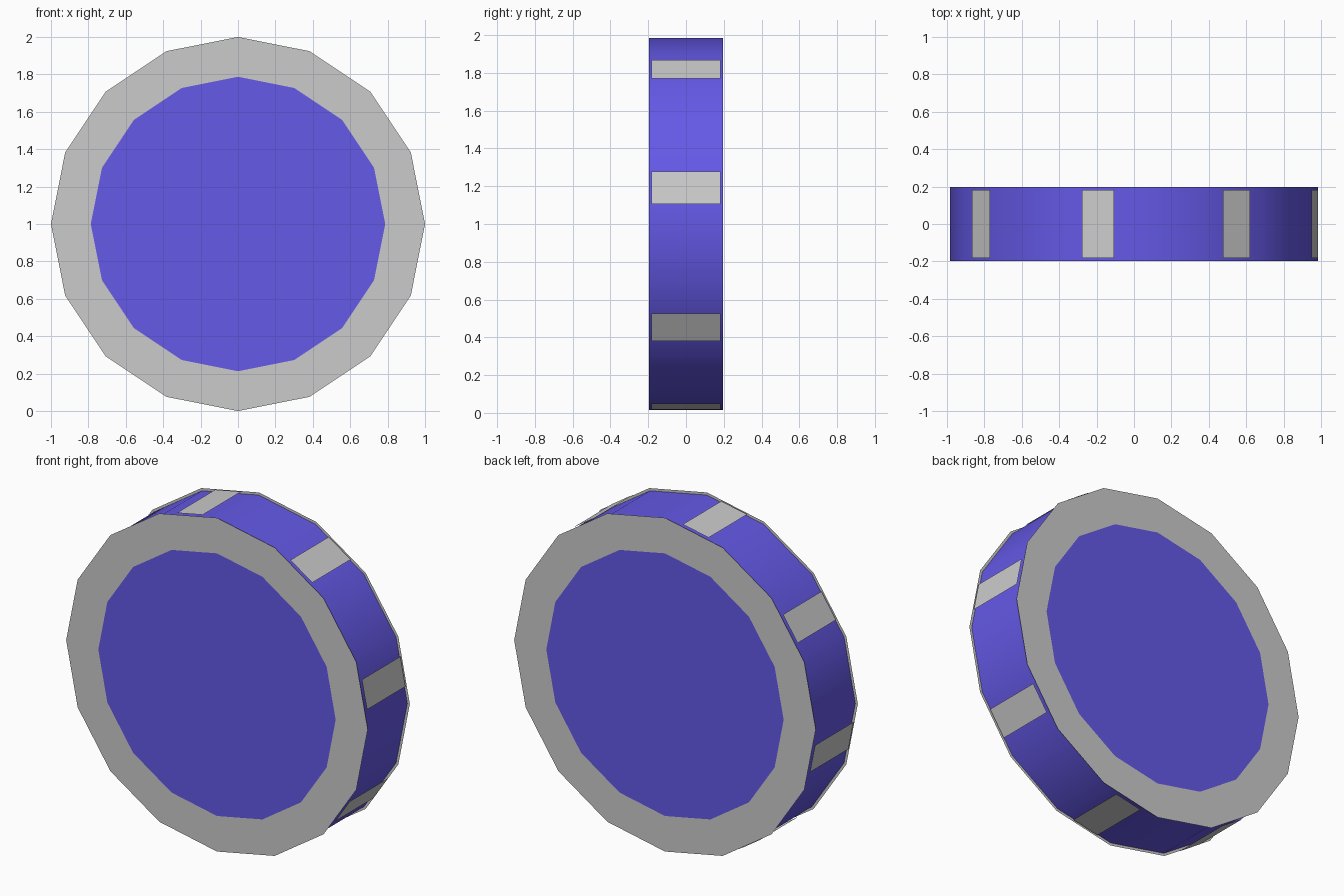
import bpy, bmesh
from math import radians
from mathutils import Matrix, Vector

if "Cube" in bpy.data.objects:
    bpy.data.objects.remove(bpy.data.objects["Cube"])

SIDES = 16
CENTRE = Vector((0, 0, 1))
TO_Y = Matrix.Rotation(radians(90), 4, 'X')    # disc axis from z to -y

blue = bpy.data.materials.new("blue")
blue.diffuse_color = (0.13, 0.10, 0.80, 1)
blue.use_nodes = True
blue.node_tree.nodes["Principled BSDF"].inputs["Base Color"].default_value = blue.diffuse_color


def finish(name, bm, mat=None):
    mesh = bpy.data.meshes.new(name)
    bm.to_mesh(mesh)
    bm.free()
    obj = bpy.data.objects.new(name, mesh)
    bpy.context.collection.objects.link(obj)
    obj.location = CENTRE
    if mat:
        mesh.materials.append(mat)
    return obj


# Blue disc body with a softly shaded rim
bm = bmesh.new()
bmesh.ops.create_cone(bm, cap_ends=True, segments=SIDES, radius1=0.985,
                      radius2=0.985, depth=0.394, matrix=TO_Y)
body = finish("disc_body", bm, blue)
bpy.context.view_layer.objects.active = body
body.select_set(True)
bpy.ops.object.shade_smooth_by_angle(angle=radians(30))


# Thin flat rings on both faces, slightly overhanging the rim
def face_ring(name, y):
    bm = bmesh.new()
    loops = []
    for r in (0.787, 1.0):
        loops.append([bm.verts.new(Matrix.Rotation(radians(360 / SIDES * i), 3, 'Y')
                                   @ Vector((r, y, 0))) for i in range(SIDES)])
    inner, outer = loops
    for i in range(SIDES):
        j = (i + 1) % SIDES
        quad = [inner[i], outer[i], outer[j], inner[j]]
        face = bm.faces.new(quad)
        face.normal_update()
        if face.normal.y * y < 0:
            face.normal_flip()
    return finish(name, bm)


face_ring("front_ring", -0.199)
face_ring("back_ring", 0.199)

# Eight flat patches on every other side of the rim
bm = bmesh.new()
for k in range(8):
    turn = Matrix.Rotation(radians(-11.25 - 45 * k), 3, 'Y')
    corners = [(0.985, -0.182, -0.087), (0.985, 0.182, -0.087),
               (0.985, 0.182, 0.087), (0.985, -0.182, 0.087)]
    bm.faces.new([bm.verts.new(turn @ Vector(c)) for c in corners])
finish("rim_patches", bm)
